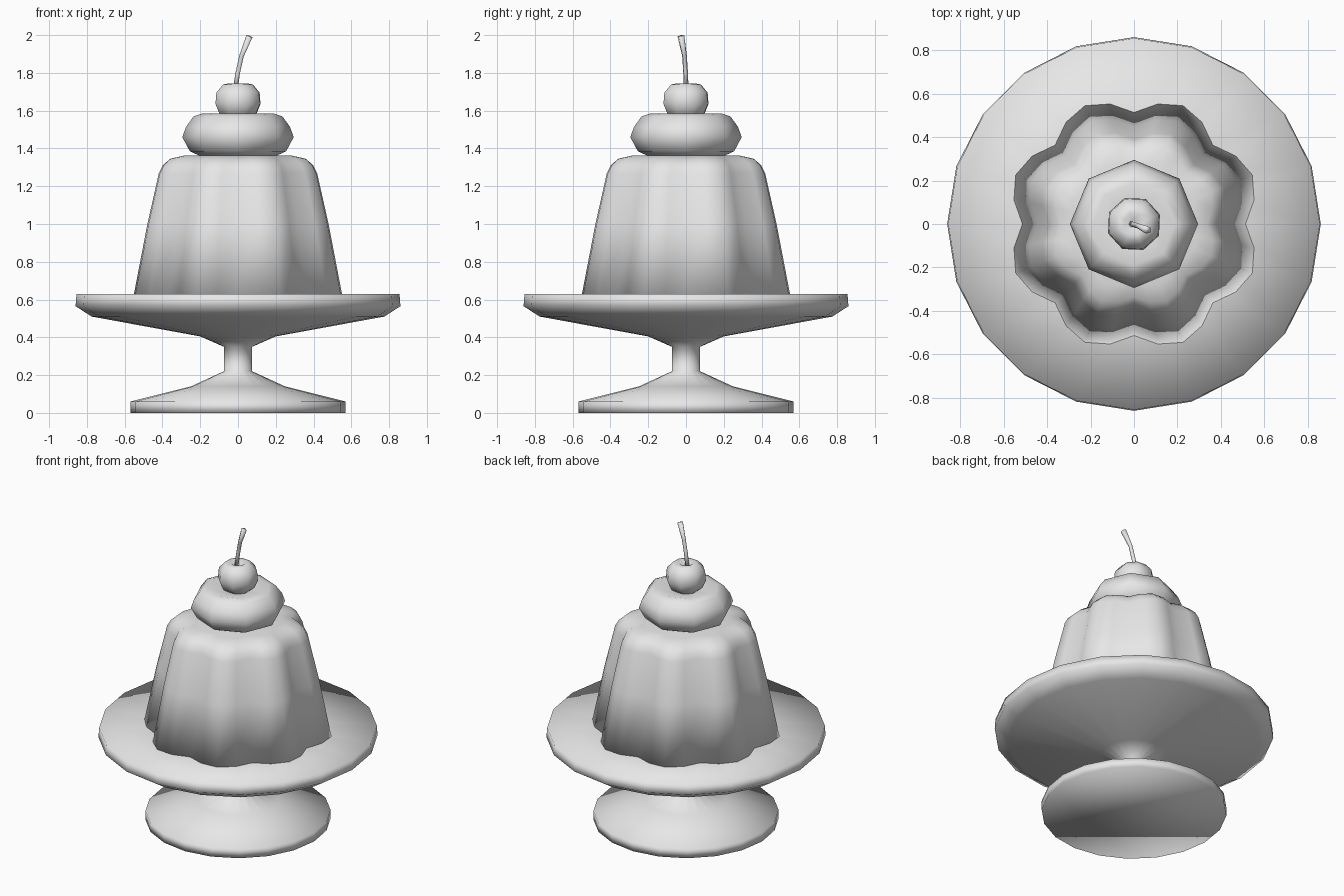
import bpy, bmesh, math
from mathutils import Vector

if "Cube" in bpy.data.objects:
    bpy.data.objects.remove(bpy.data.objects["Cube"])

grey = bpy.data.materials.new("light_grey")
grey.diffuse_color = (0.8, 0.8, 0.8, 1)
grey.use_nodes = True
grey.node_tree.nodes["Principled BSDF"].inputs["Base Color"].default_value = grey.diffuse_color


def finish(name, bm):
    """Turn a bmesh into a smooth shaded grey object."""
    bmesh.ops.recalc_face_normals(bm, faces=bm.faces)
    for f in bm.faces:
        f.smooth = True
    mesh = bpy.data.meshes.new(name)
    bm.to_mesh(mesh)
    bm.free()
    mesh.materials.append(grey)
    obj = bpy.data.objects.new(name, mesh)
    bpy.context.collection.objects.link(obj)
    return obj


def skin(bm, rings):
    """Bridge a list of equal vertex rings and cap both ends."""
    n = len(rings[0])
    for a, b in zip(rings, rings[1:]):
        for i in range(n):
            j = (i + 1) % n
            bm.faces.new((a[i], a[j], b[j], b[i]))
    for ring, z in ((rings[0], None), (rings[-1], None)):
        bm.faces.new(ring)


def lathe(name, profile, sides, turn=0.0, shape=lambda i, r, z: r):
    """Revolve (radius, height) points; shape can vary the radius around."""
    bm = bmesh.new()
    rings = []
    for r, z in profile:
        ring = []
        for i in range(sides):
            a = turn + math.tau * i / sides
            q = shape(i, r, z)
            ring.append(bm.verts.new((q * math.cos(a), q * math.sin(a), z)))
        rings.append(ring)
    skin(bm, rings)
    return finish(name, bm)


# Footed stand: base, waist, dish and slightly hollow top
lathe("cake_stand", [(0.57, 0), (0.57, 0.06), (0.25, 0.14), (0.075, 0.22),
                     (0.075, 0.35), (0.20, 0.405), (0.775, 0.51),
                     (0.86, 0.565), (0.855, 0.63), (0.40, 0.615)], 20)


# Fluted jelly: eight lobes, four segments each
def flute(i, r, z):
    return r * (0.87, 0.955, 1.0, 0.955)[i % 4]


lathe("jelly", [(0.592, 0.61), (0.512, 1.0), (0.447, 1.27), (0.425, 1.31),
                (0.385, 1.345), (0.30, 1.363)], 32, shape=flute)

# Cream dollop with a shallow hollow on top
lathe("cream", [(0.19, 1.355), (0.255, 1.385), (0.295, 1.46), (0.275, 1.515),
                (0.235, 1.57), (0.19, 1.585), (0.09, 1.565)], 8)

# Cherry with a dimple
lathe("cherry", [(0.06, 1.55), (0.105, 1.585), (0.127, 1.635), (0.122, 1.695),
                 (0.085, 1.738), (0.05, 1.745), (0.015, 1.725)], 8, turn=0.35)

# Bent stalk, flaring at the tip
path = [Vector(p) for p in ((-0.012, 0, 1.72), (0.0, -0.002, 1.80),
                            (0.02, -0.008, 1.89), (0.062, -0.027, 1.993))]
bm = bmesh.new()
rings = []
for k, p in enumerate(path):
    d = (path[min(k + 1, 3)] - path[max(k - 1, 0)]).normalized()
    u = d.cross(Vector((0, 1, 0))).normalized()
    v = d.cross(u)
    r = (0.014, 0.013, 0.013, 0.019)[k]
    rings.append([bm.verts.new(p + r * (u * math.cos(a) + v * math.sin(a)))
                  for a in (math.tau * i / 5 for i in range(5))])
skin(bm, rings)
finish("stalk", bm)
